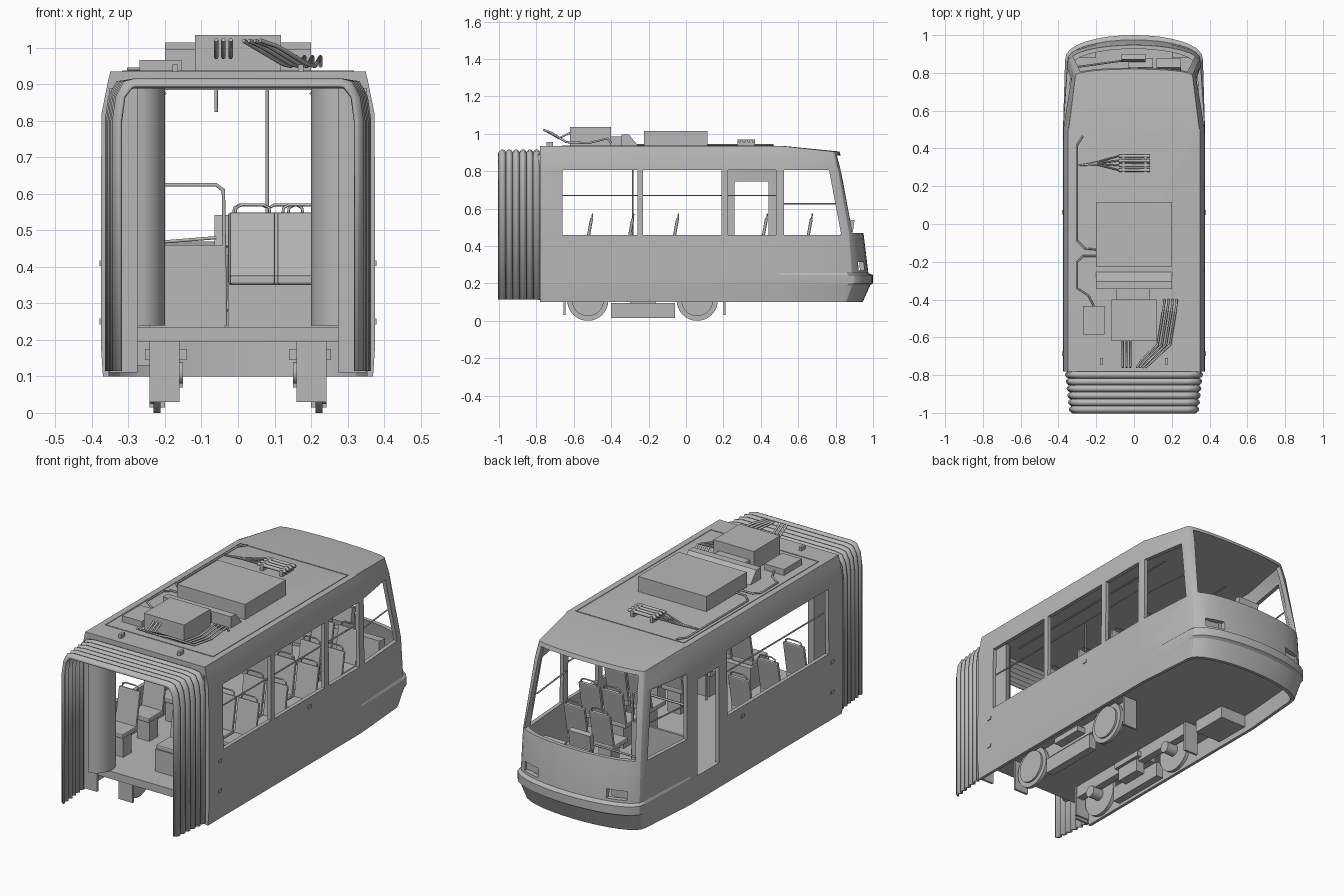
import bpy, bmesh, math
from mathutils import Matrix

cube = bpy.data.objects.get("Cube")
if cube:
    bpy.data.objects.remove(cube, do_unlink=True)

grey = bpy.data.materials.new("plain grey")
grey.use_nodes = True
grey.diffuse_color = (0.48, 0.48, 0.48, 1)
grey.node_tree.nodes["Principled BSDF"].inputs["Base Color"].default_value = grey.diffuse_color


def make(name, bm):
    bmesh.ops.recalc_face_normals(bm, faces=bm.faces)
    me = bpy.data.meshes.new(name)
    bm.to_mesh(me)
    bm.free()
    me.materials.append(grey)
    ob = bpy.data.objects.new(name, me)
    bpy.context.collection.objects.link(ob)
    return ob


def loft(name, rings, closed=True):
    bm = bmesh.new()
    rows = [[bm.verts.new(p) for p in ring] for ring in rings]
    n = len(rows[0])
    for a, b in zip(rows, rows[1:]):
        for i in range(n if closed else n - 1):
            j = (i + 1) % n
            bm.faces.new((a[i], a[j], b[j], b[i]))
    if closed:
        bm.faces.new(rows[0])
        bm.faces.new(rows[-1])
    return make(name, bm)


def box(name, x, y, z, tilt=0, bevel=0):
    size = [b - a for a, b in (x, y, z)]
    mid = [(a + b) / 2 for a, b in (x, y, z)]
    bm = bmesh.new()
    bmesh.ops.create_cube(bm, size=1, matrix=Matrix.Translation(mid)
                          @ Matrix.Rotation(tilt, 4, "X") @ Matrix.Diagonal((*size, 1)))
    if bevel:
        bmesh.ops.bevel(bm, geom=bm.edges[:], offset=bevel, segments=2, affect="EDGES", profile=0.5)
    return make(name, bm)


def side_prism(name, x, outline):
    return loft(name, [[(v, y, z) for y, z in outline] for v in x])


def disc(name, x, y, z, r, width):
    bm = bmesh.new()
    bmesh.ops.create_cone(bm, cap_ends=True, segments=32, radius1=r, radius2=r, depth=width,
                          matrix=Matrix.Translation((x, y, z)) @ Matrix.Rotation(math.pi / 2, 4, "Y"))
    return make(name, bm)


def tube(name, points, r=0.005):
    cu = bpy.data.curves.new(name, "CURVE")
    cu.dimensions = "3D"
    cu.bevel_depth, cu.bevel_resolution, cu.use_fill_caps = r, 1, True
    sp = cu.splines.new("POLY")
    sp.points.add(len(points) - 1)
    for p, co in zip(sp.points, points):
        p.co = (*co, 1)
    cu.materials.append(grey)
    ob = bpy.data.objects.new(name, cu)
    bpy.context.collection.objects.link(ob)


def activate(ob):
    bpy.ops.object.select_all(action="DESELECT")
    ob.select_set(True)
    bpy.context.view_layer.objects.active = ob


def smooth(ob, deg=30):
    activate(ob)
    bpy.ops.object.shade_smooth_by_angle(angle=math.radians(deg))


def cut(ob, cutter):
    cutter.hide_render = True
    mod = ob.modifiers.new("cut", "BOOLEAN")
    mod.operation, mod.solver, mod.object = "DIFFERENCE", "EXACT", cutter
    activate(ob)
    bpy.ops.object.modifier_apply(modifier=mod.name)
    bpy.data.objects.remove(cutter, do_unlink=True)


def plan(z, w, xc, yc, ym, rear=-0.78):
    """Plan outline: straight sides, tapered cab, rounded nose."""
    pts = [(w, rear, z), (w, 0.5, z)]
    for i in range(17):
        a = math.pi * i / 16
        pts.append((xc * math.cos(a), yc + (ym - yc) * math.sin(a) ** 0.9, z))
    return pts + [(-w, 0.5, z), (-w, rear, z)]


def cavity(name, sections, d):
    return loft(name, [plan(z, w - d, xc - d, yc - d, ym - d, -0.9) for z, w, xc, yc, ym in sections])


# Body shell: height, half width, nose corner x, nose corner y, nose tip y
levels = [(0.10, 0.37, 0.345, 0.83, 0.945), (0.19, 0.376, 0.36, 0.86, 0.985),
          (0.20, 0.376, 0.365, 0.87, 1.0), (0.245, 0.376, 0.365, 0.87, 1.0),
          (0.255, 0.376, 0.355, 0.86, 0.975), (0.46, 0.376, 0.352, 0.85, 0.95),
          (0.82, 0.374, 0.325, 0.80, 0.85), (0.905, 0.357, 0.31, 0.785, 0.82),
          (0.935, 0.35, 0.345, 0.505, 0.52)]
body = loft("body_shell", [plan(*lv) for lv in levels])
inside = [(0.235, *levels[4][1:]), levels[5], levels[6], (0.885, 0.362, 0.313, 0.788, 0.826)]
cut(body, cavity("cabin_cutter", inside, 0.02))
cut(body, cavity("underfloor_cutter", [(z, *levels[0][1:]) for z in (0.05, 0.195)], 0.016))

# Window, door and windscreen openings
low, high = 0.46, 0.805
left, right = (0.25, 0.5), (-0.5, -0.25)
for side, a, b, z0, z1 in [(left, -0.66, -0.26, low, high), (left, -0.23, 0.19, low, high),
                           (left, 0.225, 0.48, low, high), (right, -0.66, 0.19, low, high),
                           (right, 0.26, 0.44, 0.236, 0.745)]:
    cut(body, box("opening_cutter", side, (a, b), (z0, z1)))
for side in (left, right):
    cut(body, side_prism("cab_window_cutter", side, [(0.525, low), (0.83, low), (0.765, high), (0.525, high)]))
screen = [(-0.325, 0.47), (0.325, 0.47), (0.285, 0.884), (-0.285, 0.884)]
cut(body, loft("windscreen_cutter", [[(x, y, z) for x, z in screen] for y in (0.7, 1.1)]))
for s in (-1, 1):
    span = sorted((s * 0.2, s * 0.3))
    cut(body, box("headlight_cutter", span, (0.85, 1.1), (0.268, 0.315)))
    box("headlight", span, (0.88, 0.908), (0.262, 0.32))
smooth(body, 20)

# Bellows: an inverted U with rounded folds, narrowing outwards
rings = []
for i in range(37):
    t = i / 36
    o = 0.018 * abs(math.sin(math.pi * 6 * t))
    k = o - 0.024 * t
    half = [(0.344 + k, 0.115), (0.344 + k, 0.8), (0.335 + k, 0.865), (0.314 + k, 0.892 + o * 0.7), (0.28, 0.894 + o)]
    rings.append([(x, -0.78 - 0.22 * t, z) for x, z in half] + [(-x, -0.78 - 0.22 * t, z) for x, z in half[::-1]])
bellows = loft("bellows", rings, closed=False)
sol = bellows.modifiers.new("thickness", "SOLIDIFY")
sol.thickness, sol.offset = 0.01, 0
smooth(bellows, 50)

# Curved gangway panels and end walls inside the bellows
for s in (-1, 1):
    arc = [(s * (0.275 - 0.075 * math.sin(math.pi * i / 12)), -0.77 + 0.09 * math.cos(math.pi * i / 12)) for i in range(13)]
    smooth(loft("gangway_panel", [[(x, y, z) for x, y in arc] for z in (0.24, 0.89)]))
    box("end_wall", sorted((s * 0.275, s * 0.352)), (-0.79, -0.778), (0.11, 0.89))

# Running gear
for s in (-1, 1):
    def sx(a, b):
        return sorted((s * a, s * b))
    for y in (-0.525, 0.06):
        smooth(disc("wheel", s * 0.222, y, 0.11, 0.11, 0.02))
        smooth(disc("wheel_hub", s * 0.235, y, 0.11, 0.085, 0.014))
        smooth(disc("axle_stub", s * 0.19, y, 0.11, 0.03, 0.08))
    for y in (-0.655, 0.2):
        box("bogie_end_plate", sx(0.16, 0.242), (y, y + 0.012), (0.03, 0.235))
    box("bogie_beam", sx(0.2, 0.242), (-0.4, -0.06), (0.015, 0.095))
    box("bogie_frame", sx(0.165, 0.205), (-0.645, 0.2), (0.13, 0.2))
    box("bogie_damper", sx(0.14, 0.255), (-0.32, -0.14), (0.145, 0.175))
    box("brake_unit", sx(0.15, 0.2), (-0.3, -0.16), (0.07, 0.14))
    for y, z in ((-0.7, 0.41), (-0.7, 0.25), (0.05, 0.41)):
        box("side_marker", sx(0.37, 0.38), (y, y + 0.025), (z - 0.008, z + 0.008))
    box("roof_bracket", sx(0.165, 0.18), (-0.745, -0.71), (0.93, 0.955))
box("door_step", (-0.358, -0.2), (0.25, 0.45), (0.13, 0.2))


# Seats face the gangway
def seat(x, y):
    w = 0.062
    box("seat_base", (x - w * 0.6, x + w * 0.6), (y - 0.11, y - 0.04), (0.235, 0.355))
    box("seat_cushion", (x - w, x + w), (y - 0.15, y - 0.02), (0.352, 0.377), bevel=0.006)
    box("seat_back", (x - w, x + w), (y - 0.024, y - 0.008), (0.365, 0.55), tilt=-0.18, bevel=0.006)
    tube("seat_handle", [(x - 0.05, y, 0.53), (x - 0.045, y + 0.004, 0.562), (x - 0.03, y + 0.005, 0.57),
                         (x + 0.03, y + 0.005, 0.57), (x + 0.045, y + 0.004, 0.562), (x + 0.05, y, 0.53)], 0.004)


for y in (-0.505, -0.285, -0.045, 0.215, 0.43):
    for x in (0.04, 0.17) if y < -0.4 else (0.13, 0.265):
        seat(x, y)
for y in (-0.505, -0.285, -0.045):
    seat(-0.28, y)
for x in (0.035, 0.185):
    seat(x, 0.67)
    box("cab_console", (x - 0.065, x + 0.065), (0.82, 0.87), (0.28, 0.43), tilt=-0.1)
box("seat_platform", (-0.028, 0.355), (-0.655, -0.5), (0.235, 0.352))

# Handrails, posts and cab fittings
for s in (-1, 1):
    tube("window_rail", [(s * 0.345, -0.68, 0.67), (s * 0.345, 0.2 if s < 0 else 0.49, 0.67)], 0.004)
    tube("cab_rail", [(s * 0.345, 0.51, 0.625), (s * 0.315, 0.8, 0.625)], 0.004)
    tube("ceiling_rail", [(s * 0.2, -0.66, 0.875), (s * 0.2, 0.48, 0.875)], 0.004)
tube("post", [(0.08, -0.285, 0.24), (0.08, -0.285, 0.886)])
tube("hanging_handle", [(-0.06, -0.285, 0.886), (-0.06, -0.285, 0.825)])
tube("cab_barrier", [(-0.34, 0.5, 0.625), (-0.06, 0.5, 0.625), (-0.04, 0.5, 0.61), (-0.035, 0.5, 0.24)], 0.006)
box("cab_partition", (-0.355, -0.035), (0.495, 0.507), (0.235, 0.46))
box("cab_monitor", (-0.065, 0.06), (0.865, 0.895), (0.455, 0.54), tilt=-0.15)
tube("monitor_arm", [(-0.31, 0.83, 0.46), (-0.06, 0.865, 0.48)], 0.005)

# Roof equipment
for s in (-1, 1):
    box("roof_trim_side", (s * 0.316 - 0.002, s * 0.316 + 0.002), (-0.66, 0.47), (0.93, 0.938))
for y in (-0.66, 0.47):
    box("roof_trim_end", (-0.316, 0.316), (y - 0.002, y + 0.002), (0.93, 0.938))
box("air_unit", (-0.2, 0.2), (-0.225, 0.115), (0.93, 1.015))
side_prism("sloped_duct", (-0.2, 0.2), [(-0.345, 0.93), (-0.345, 0.995), (-0.305, 0.995), (-0.25, 0.93)])
box("duct_link", (-0.095, 0.085), (-0.405, -0.34), (0.93, 0.985))
box("power_unit", (-0.118, 0.118), (-0.62, -0.4), (0.93, 1.035))
box("junction_box", (-0.27, -0.155), (-0.585, -0.435), (0.93, 0.967))
for i in range(4):
    y = 0.285 + 0.025 * i
    tube("resistor_bar", [(-0.08, y, 0.962), (0.085, y, 0.962)], 0.009)
    tube("resistor_lead", [(-0.08, y, 0.96), (-0.2, 0.315 + 0.004 * i, 0.945), (-0.295, 0.31, 0.941)], 0.004)
for x in (-0.055, 0.06):
    box("resistor_stand", (x - 0.008, x + 0.008), (0.275, 0.37), (0.93, 0.968))
for i in range(3):
    x = -0.06 + 0.02 * i
    tube("short_cable", [(x, -0.61, 1.01), (x, -0.68, 0.975), (x, -0.74, 1.01), (x, -0.76, 1.022)], 0.006)
for i in range(4):
    k = 0.022 * i
    tube("long_cable", [(0.015 + k * 0.7, -0.76, 1.02), (0.04 + k, -0.72, 1.005), (0.125 + k, -0.64, 0.955),
                        (0.145 + k, -0.52, 0.95), (0.16 + k, -0.42, 0.975), (0.16 + k, -0.4, 0.95)], 0.006)
tube("roof_conduit", [(-0.27, 0.465, 0.942), (-0.3, 0.42, 0.942), (-0.3, -0.09, 0.942), (-0.26, -0.13, 0.942), (-0.2, -0.135, 0.942)])
tube("box_conduit", [(-0.2, -0.17, 0.942), (-0.27, -0.17, 0.942), (-0.3, -0.2, 0.942), (-0.3, -0.34, 0.942), (-0.24, -0.38, 0.942), (-0.21, -0.44, 0.945)])
